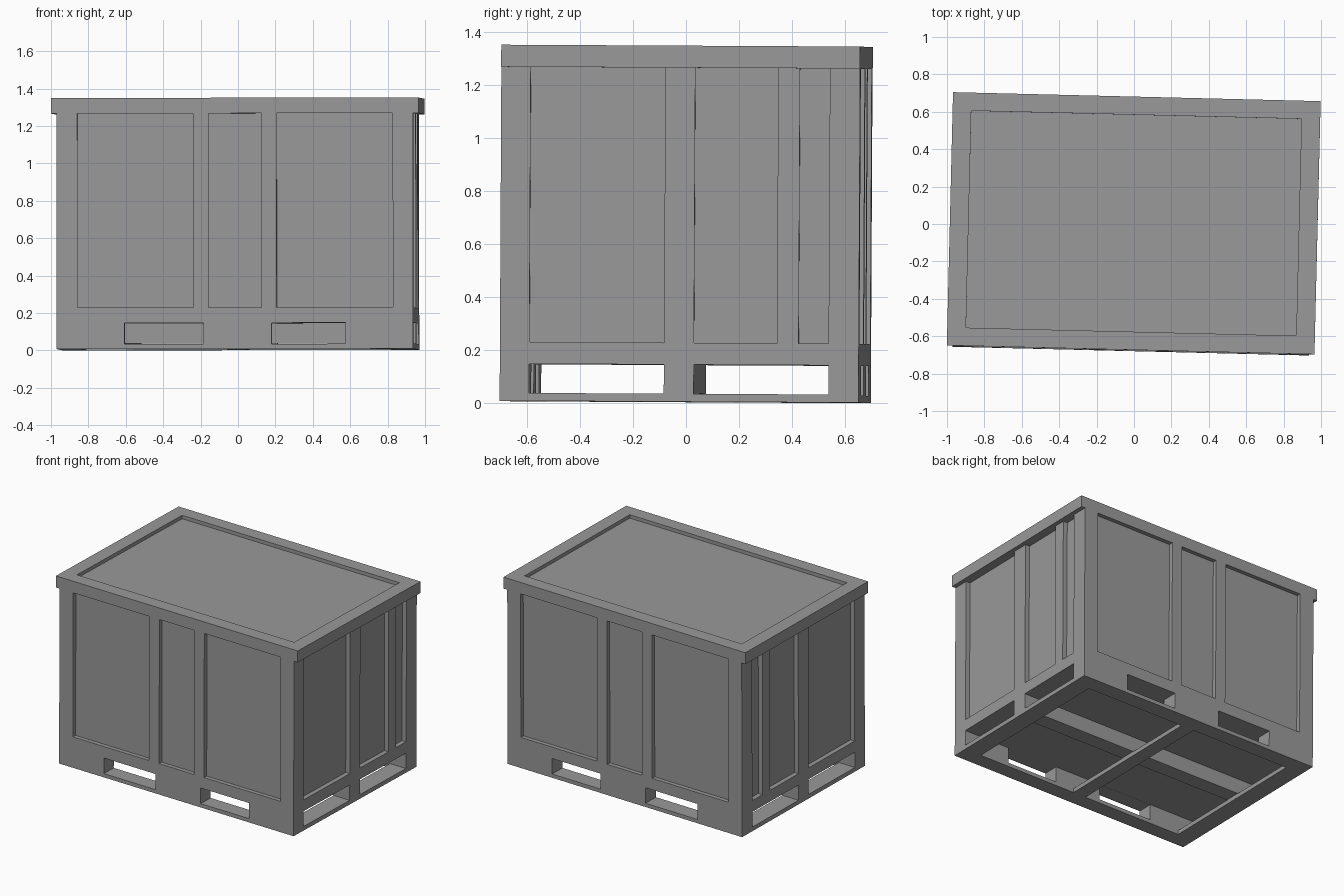
import bpy
import math
from mathutils import Matrix

if "Cube" in bpy.data.objects:
    bpy.data.objects.remove(bpy.data.objects["Cube"])

X, Y = 0.953, 0.677          # body half length and half width
LID_X = 0.983                # lid half length
BASE, TOP = 1.26, 1.343      # lid underside and lid top


def box(name, x0, x1, y0, y1, z0, z1):
    bpy.ops.mesh.primitive_cube_add(size=1)
    ob = bpy.context.object
    ob.name = name
    ob.data.transform(Matrix.Translation(((x0 + x1) / 2, (y0 + y1) / 2, (z0 + z1) / 2))
                      @ Matrix.Diagonal((x1 - x0, y1 - y0, z1 - z0, 1)))
    return ob


def cut(target, *dims):
    cutter = box("cutter", *dims)
    mod = target.modifiers.new("cut", 'BOOLEAN')
    mod.operation = 'DIFFERENCE'
    mod.solver = 'EXACT'
    mod.object = cutter
    bpy.context.view_layer.objects.active = target
    bpy.ops.object.modifier_apply(modifier=mod.name)
    bpy.data.objects.remove(cutter)


# Crate body with its pallet base
body = box("crate_body", -X, X, -Y, Y, 0, BASE)

# Recessed panels on front and back
d = 0.03
for x0, x1 in ((-0.842, -0.222), (-0.141, 0.143), (0.224, 0.845)):
    cut(body, x0, x1, -Y - 0.1, -Y + d, 0.222, BASE + 0.1)
    cut(body, x0, x1, Y - d, Y + 0.1, 0.222, BASE + 0.1)

# Recessed panels on both ends
d = 0.033
for y0, y1 in ((-0.566, -0.058), (0.055, 0.368), (0.45, 0.563)):
    cut(body, -X - 0.1, -X + d, y0, y1, 0.222, BASE + 0.1)
    cut(body, X - d, X + 0.1, y0, y1, 0.222, BASE + 0.1)

# Fork pockets running the full length, either side of the centre beam
for y0, y1 in ((-0.567, -0.058), (0.055, 0.563)):
    cut(body, -X - 0.1, X + 0.1, y0, y1, 0.03, 0.14)

# Fork holes through the front and back walls
for x0, x1 in ((-0.59, -0.168), (0.197, 0.592)):
    cut(body, x0, x1, -Y - 0.1, -0.5, 0.027, 0.1395)
    cut(body, x0, x1, 0.5, Y + 0.1, 0.027, 0.1395)

# Openings in the underside, leaving a frame and a cross bar
for x0, x1 in ((-0.823, -0.05), (0.05, 0.823)):
    cut(body, x0, x1, -0.566, 0.562, -0.1, 0.032)

# Lid with a shallow tray in the top
lid = box("lid", -LID_X, LID_X, -Y, Y, BASE, TOP)
cut(lid, -LID_X + 0.1, LID_X - 0.1, -Y + 0.097, Y - 0.097, TOP - 0.025, TOP + 0.1)

# Dark grey plastic
grey = bpy.data.materials.new("dark_grey")
grey.diffuse_color = (0.32, 0.32, 0.32, 1)
grey.use_nodes = True
grey.node_tree.nodes["Principled BSDF"].inputs["Base Color"].default_value = grey.diffuse_color

# The whole crate sits slightly turned and tilted
pose = (Matrix.Rotation(math.radians(-0.3), 4, 'X')
        @ Matrix.Rotation(math.radians(-0.06), 4, 'Y')
        @ Matrix.Rotation(math.radians(-1.4), 4, 'Z'))
for ob in (body, lid):
    ob.data.transform(pose)
    ob.data.materials.clear()
    ob.data.materials.append(grey)
low = min(v.co.z for v in body.data.vertices)
for ob in (body, lid):
    ob.data.transform(Matrix.Translation((0, -0.003, -low)))
